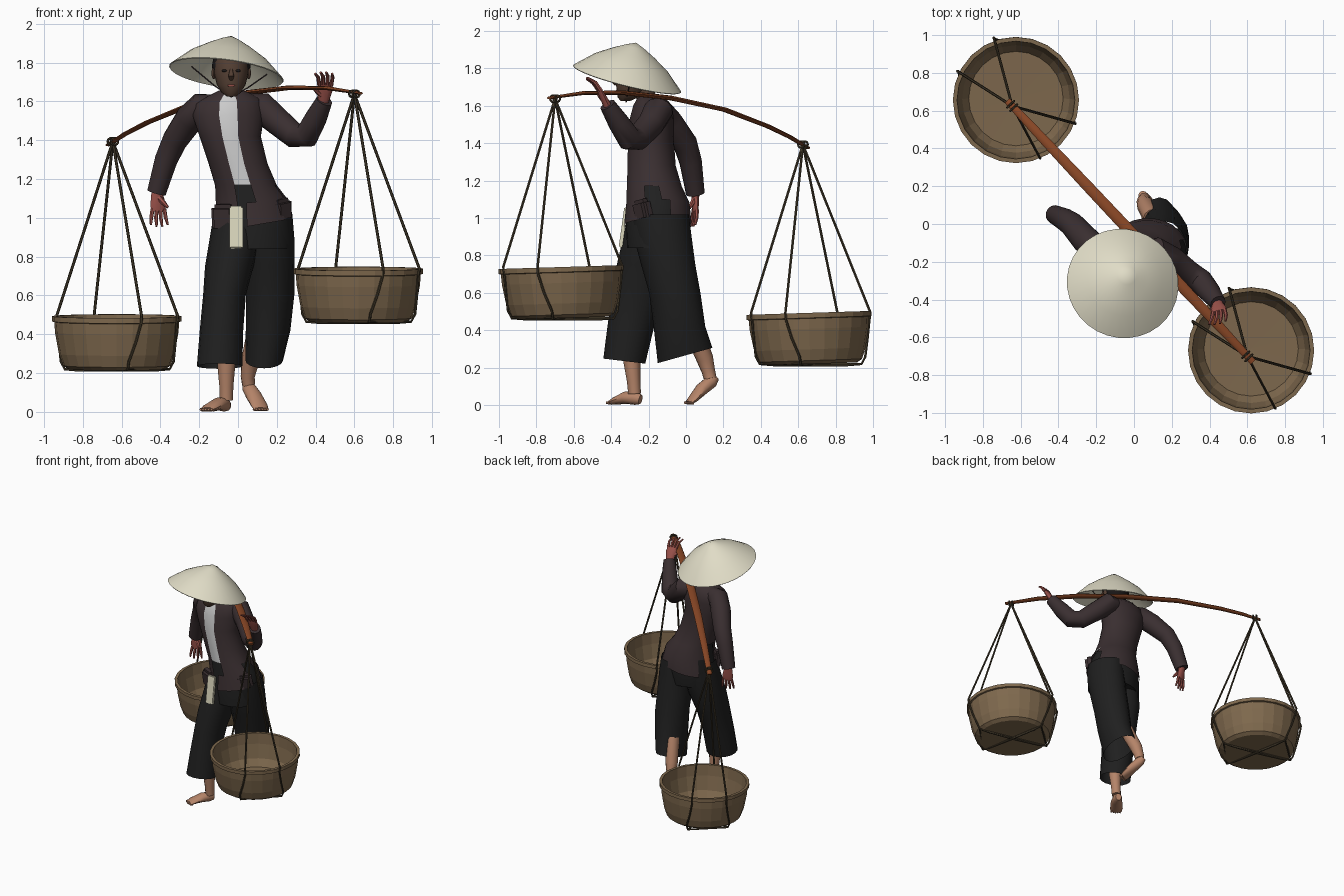
import bpy, bmesh, math
from mathutils import Vector, Matrix

if "Cube" in bpy.data.objects:
    bpy.data.objects.remove(bpy.data.objects["Cube"])

def material(name, r, g, b):
    m = bpy.data.materials.new(name)
    m.diffuse_color = (r, g, b, 1)
    m.use_nodes = True
    m.node_tree.nodes["Principled BSDF"].inputs["Base Color"].default_value = m.diffuse_color
    return m

STRAW = material("straw", .75, .72, .57)
CLOTH = material("brown_cloth", .042, .028, .030)
BLACK = material("black_cloth", .014, .014, .014)
WHITE = material("white_cloth", .52, .52, .52)
CREAM = material("cream_cloth", .70, .67, .50)
FACE = material("face_skin", .085, .048, .032)
HAIR = material("hair", .012, .010, .010)
HAND = material("hand_skin", .33, .085, .07)
FOOT = material("foot_skin", .46, .23, .14)
WOOD = material("wood", .24, .06, .018)
WICKER = material("wicker", .21, .14, .075)
ROPE = material("rope", .06, .045, .025)

def finish(name, bm, mat, angle=40):
    bmesh.ops.recalc_face_normals(bm, faces=bm.faces)
    me = bpy.data.meshes.new(name)
    bm.to_mesh(me)
    bm.free()
    me.materials.append(mat)
    ob = bpy.data.objects.new(name, me)
    bpy.context.collection.objects.link(ob)
    if angle:
        bpy.ops.object.select_all(action='DESELECT')
        ob.select_set(True)
        bpy.context.view_layer.objects.active = ob
        bpy.ops.object.shade_smooth_by_angle(angle=math.radians(angle))
    return ob

def skin(bm, rings, caps=True, skip=()):
    """Join rings of points with quads; skip holds (row, column) gaps."""
    vs = [[bm.verts.new(p) for p in r] for r in rings]
    n = len(vs[0])
    for i in range(len(vs) - 1):
        for j in range(n):
            if (i, j) not in skip:
                k = (j + 1) % n
                bm.faces.new((vs[i][j], vs[i][k], vs[i + 1][k], vs[i + 1][j]))
    if caps:
        bm.faces.new(vs[0])
        bm.faces.new(vs[-1])

def loft(name, sections, mat, n=24, caps=True, skip=(), scale=1):
    """Section: x, y, z, rx, ry, then z slope in x, z slope in y, twist in degrees."""
    rings = []
    for s in sections:
        x, y, z, rx, ry, zx, zy, tw = (tuple(s) + (0, 0, 0))[:8]
        ring = []
        for j in range(n):
            a = math.radians(tw) + math.tau * j / n
            dx, dy = rx * scale * math.cos(a), ry * scale * math.sin(a)
            ring.append((x + dx, y + dy, z + zx * dx + zy * dy))
        rings.append(ring)
    bm = bmesh.new()
    skin(bm, rings, caps, skip)
    return finish(name, bm, mat)

def add_tube(bm, pts, radii, n=8, ref=None):
    """Sweep an ellipse along a path with a steady frame."""
    pts = [Vector(p) for p in pts]
    if not isinstance(radii, (list, tuple)):
        radii = [radii] * len(pts)
    d = (pts[-1] - pts[0]).normalized()
    ref = Vector(ref) if ref else Vector((0, 0, 1) if abs(d.z) < .8 else (0, 1, 0))
    u, rings = None, []
    for i, p in enumerate(pts):
        t = (pts[min(i + 1, len(pts) - 1)] - pts[max(i - 1, 0)]).normalized()
        u = t.cross(ref) if u is None else u - t * u.dot(t)
        u.normalize()
        v = u.cross(t)
        a, b = radii[i] if isinstance(radii[i], tuple) else (radii[i], radii[i])
        rings.append([p + u * a * math.cos(math.tau * j / n) + v * b * math.sin(math.tau * j / n)
                      for j in range(n)])
    skin(bm, rings)

def tube(name, pts, radii, mat, n=10, ref=None):
    bm = bmesh.new()
    add_tube(bm, pts, radii, n, ref)
    return finish(name, bm, mat)

def lathe(name, profile, mat, n, angle):
    bm = bmesh.new()
    skin(bm, [[(r * math.cos(math.tau * j / n), r * math.sin(math.tau * j / n), z)
               for j in range(n)] for r, z in profile], False)
    bmesh.ops.remove_doubles(bm, verts=bm.verts, dist=1e-5)
    return finish(name, bm, mat, angle)

def box(name, loc, size, rot, mat, bevel):
    bm = bmesh.new()
    bmesh.ops.create_cube(bm, size=1, matrix=Matrix.Diagonal((*size, 1)))
    bmesh.ops.bevel(bm, geom=bm.edges[:], offset=bevel, segments=2, affect='EDGES')
    ob = finish(name, bm, mat)
    ob.location, ob.rotation_euler = loc, [math.radians(a) for a in rot]

def ball(name, loc, size, mat):
    bm = bmesh.new()
    bmesh.ops.create_uvsphere(bm, u_segments=12, v_segments=8, radius=1,
                              matrix=Matrix.Translation(loc) @ Matrix.Diagonal((*size, 1)))
    finish(name, bm, mat)

# Conical hat, tilted over the face
hat = lathe("hat", [(0, .2), (.05, .178), (.12, .14), (.2, .09), (.298, 0), (.294, -.004),
                    (.2, .078), (.12, .128), (0, .186)], STRAW, 32, 50)
hat.location = (-.06, -.315, 1.745)
hat.rotation_euler = Vector((.134, .25, 1)).to_track_quat('Z', 'Y').to_euler()
tube("hat_strap", [(-.24, -.3, 1.78), (-.12, -.31, 1.68), (-.035, -.32, 1.622),
                   (.05, -.31, 1.67), (.15, -.3, 1.74)], (.004), CLOTH, 6)

# Head, hair and face
loft("head", [(-.035, -.325, 1.625, .022, .025), (-.035, -.31, 1.645, .05, .055),
              (-.035, -.29, 1.685, .074, .082), (-.035, -.275, 1.74, .088, .1),
              (-.035, -.265, 1.8, .088, .1), (-.035, -.26, 1.85, .066, .078),
              (-.035, -.26, 1.875, .02, .02)], FACE, 20)
ball("hair", (-.035, -.25, 1.78), (.1, .1, .1), HAIR)
tube("neck", [(-.035, -.18, 1.58), (-.035, -.22, 1.66), (-.035, -.25, 1.72)], [.06, .052, .055], FACE, 14)
tube("nose", [(-.035, -.368, 1.765), (-.035, -.388, 1.73), (-.035, -.372, 1.714)], [.007, .015, .01], FACE)
ball("mouth", (-.035, -.362, 1.682), (.024, .012, .008), HAND)
for side in (-1, 1):
    ball("eye", (-.035 + side * .035, -.364, 1.758), (.014, .008, .007), HAIR)
    ball("ear", (-.035 + side * .09, -.265, 1.745), (.012, .02, .03), FACE)

# Open jacket with side slits, over a pale shirt
torso = [(-.035, -.19, 1.655, .065, .06), (-.045, -.185, 1.635, .11, .08, .07),
         (-.05, -.18, 1.6, .17, .105, .07), (-.05, -.185, 1.53, .185, .12),
         (-.04, -.19, 1.42, .158, .125), (.0, -.185, 1.28, .152, .13, 0, 0, -3),
         (.04, -.17, 1.17, .16, .148, 0, 0, -6), (.07, -.15, 1.08, .185, .17, .1, 0, -8),
         (.075, -.15, .96, .212, .182, .17, 0, -8)]
gaps = {(i, j) for i in range(7) for j in (17, 18)} | {(7, 17)}
gaps |= {(6, j) for j in (0, 23, 11, 12)} | {(7, j) for j in (0, 1, 22, 23, 10, 11, 12, 13)}
loft("jacket", torso, CLOTH, 24, False, gaps)
loft("shirt", torso[:7], WHITE, 24, True, (), .96)
box("left_pocket", (-.07, -.265, 1.0), (.13, .07, .14), (8, 0, -25), CLOTH, .02)
box("right_pocket", (.225, -.23, 1.04), (.11, .07, .12), (8, -10, 40), CLOTH, .02)
box("cloth_pouch", (-.01, -.335, .95), (.07, .02, .22), (-8, 0, 0), CREAM, .006)

# Sleeves
tube("left_sleeve", [(-.1, -.165, 1.575), (-.19, -.145, 1.57), (-.25, -.09, 1.51), (-.325, -.005, 1.4),
                     (-.37, .025, 1.3), (-.42, .05, 1.13)],
     [.06, .075, .075, .066, .06, .05], CLOTH, 14)
tube("right_sleeve", [(.04, -.165, 1.585), (.12, -.15, 1.57), (.2, -.19, 1.5), (.29, -.26, 1.425),
                      (.355, -.305, 1.425), (.4, -.36, 1.51), (.445, -.42, 1.605)],
     [.06, .08, .072, .066, .066, .058, .043], CLOTH, 14)

# Hands: flat palm, four fingers and a thumb
def hand(name, wrist, palm, spread, mid, tip, thumb):
    w, p, s, m, t = (Vector(v) for v in (wrist, palm, spread, mid, tip))
    ref = s.cross(p - w)
    bm = bmesh.new()
    add_tube(bm, [w, w.lerp(p, .4), w.lerp(p, .8), p + (p - w) * .1],
             [(.026, .024), (.034, .019), (.042, .016), (.036, .01)], 10, ref)
    for i in (-1.5, -.5, .5, 1.5):
        base = p + s * i * .02
        k = 1.05 - .1 * abs(i)
        add_tube(bm, [base, base + m * k + s * i * .005, base + t * k + s * i * .009],
                 [.011, .010, .006], 6, ref)
    th = w.lerp(p, .35)
    add_tube(bm, [th, th + Vector(thumb) * .6, th + Vector(thumb)], [.016, .013, .007], 6)
    finish(name, bm, HAND)

hand("left_hand", (-.42, .05, 1.15), (-.41, .05, 1.045), (1, .3, 0),
     (0, -.005, -.05), (.005, -.015, -.09), (.055, -.03, -.06))
hand("right_hand", (.44, -.415, 1.59), (.45, -.46, 1.68), (1, .2, 0),
     (0, -.035, .05), (-.01, -.07, .07), (-.05, -.04, .04))

# Wide trousers, the back leg trailing
loft("trouser_hips", [(.04, -.168, 1.18, .145, .13), (.07, -.15, 1.08, .177, .158),
                      (.075, -.15, .96, .202, .17), (.08, -.155, .84, .195, .16)], BLACK)
loft("left_trouser_leg", [(.0, -.16, 1.02, .125, .15), (-.015, -.18, .9, .13, .155),
                          (-.045, -.21, .75, .125, .16), (-.07, -.25, .6, .11, .145),
                          (-.085, -.295, .42, .112, .125), (-.095, -.33, .235, .117, .112, 0, -.12)],
     BLACK, 16, False)
loft("right_trouser_leg", [(.16, -.14, 1.02, .12, .155), (.165, -.125, .9, .125, .155),
                           (.165, -.095, .75, .127, .145), (.165, -.06, .6, .125, .137),
                           (.155, -.035, .42, .115, .138), (.135, -.005, .265, .097, .146, 0, .28)],
     BLACK, 16, False)

# Bare lower legs and feet
def foot(name, leg, sole, radii, toe):
    bm = bmesh.new()
    add_tube(bm, leg, [.052, .046, .036, .034], 12)
    add_tube(bm, sole, radii, 12)
    d = Vector(toe).normalized()
    side = Vector((-d.y, d.x, 0)).normalized()
    for i in range(-2, 3):
        b = Vector(sole[-1]) + side * i * .016 - d * .012
        add_tube(bm, [b, b + d * (.028 - .003 * abs(i))], [.011, .007], 6)
    finish(name, bm, FOOT)

widths = [(.022, .026), (.034, .036), (.042, .034), (.047, .02), (.04, .011)]
foot("left_foot", [(-.065, -.3, .42), (-.06, -.29, .24), (-.06, -.28, .13), (-.06, -.275, .06)],
     [(-.055, -.243, .03), (-.068, -.27, .037), (-.1, -.32, .04), (-.145, -.375, .022), (-.16, -.4, .012)],
     widths, (-.5, -.85, 0))
foot("right_foot", [(.1, .03, .42), (.06, .1, .25), (.05, .12, .18), (.055, .13, .14)],
     [(.045, .155, .15), (.055, .135, .125), (.08, .085, .085), (.112, .035, .03), (.12, .015, .013)],
     widths, (.4, -.85, -.02))

# Bent carrying pole
pole = [(-.67, 1.375), (-.58, 1.433), (-.47, 1.49), (-.25, 1.58), (.02, 1.642), (.26, 1.67), (.46, 1.668), (.63, 1.642)]
half = [.018, .022, .025, .029, .031, .029, .025, .018]
tube("carrying_pole", [(x, .625 - (x + .645) * 1.064, z) for x, z in pole],
     [(h, h * .42) for h in half], WOOD, 8)

# Two identical baskets hung on four ropes each
def polar(r, deg, z):
    return (r * math.cos(math.radians(deg)), r * math.sin(math.radians(deg)), z)

def hung_basket(prefix, origin):
    parts = [lathe(prefix + "_basket", [(0, .012), (.25, .012), (.277, .03), (.298, .09), (.318, .2),
                                        (.322, .255), (.334, .258), (.334, .285), (.312, .285), (.306, .2),
                                        (.285, .09), (.25, .035), (0, .03)], WICKER, 24, 0)]
    parts[0].rotation_euler.x = math.radians(1.8)
    bm = bmesh.new()
    top = Vector((-.02, -.04, 1.185))
    low = []
    for a, turn in ((110, -10), (155, 10), (-23, 12), (-68, -10)):
        b = a + turn
        low.append(polar(.278, b, .012))
        add_tube(bm, [top, polar(.342, a, .285), polar(.336, a, .25)], .0075, 6)
        add_tube(bm, [polar(.336, a, .25), polar(.318, a + turn * .4, .15),
                      polar(.298, b, .05), low[-1], polar(.2, b, .006), (0, 0, .006)], .007, 6)
    # strands crossing beneath
    for i in range(4):
        add_tube(bm, [low[i], low[(i + 1) % 4]], .006, 6)
    # lashing round the pole end
    for k in (-.012, .012):
        c = top + Vector((.68, -.73, 0)) * k
        ring = [c + Vector((.73, .68, 0)) * .026 * math.cos(t) + Vector((0, 0, .018 * math.sin(t)))
                for t in [math.tau * j / 10 for j in range(11)]]
        for p, q in zip(ring, ring[1:]):
            add_tube(bm, [p, q], .006, 6)
    parts.append(finish(prefix + "_ropes", bm, ROPE))
    for ob in parts:
        ob.location = origin

hung_basket("rear", (-.625, .665, .208))
hung_basket("front", (.62, -.66, .453))
